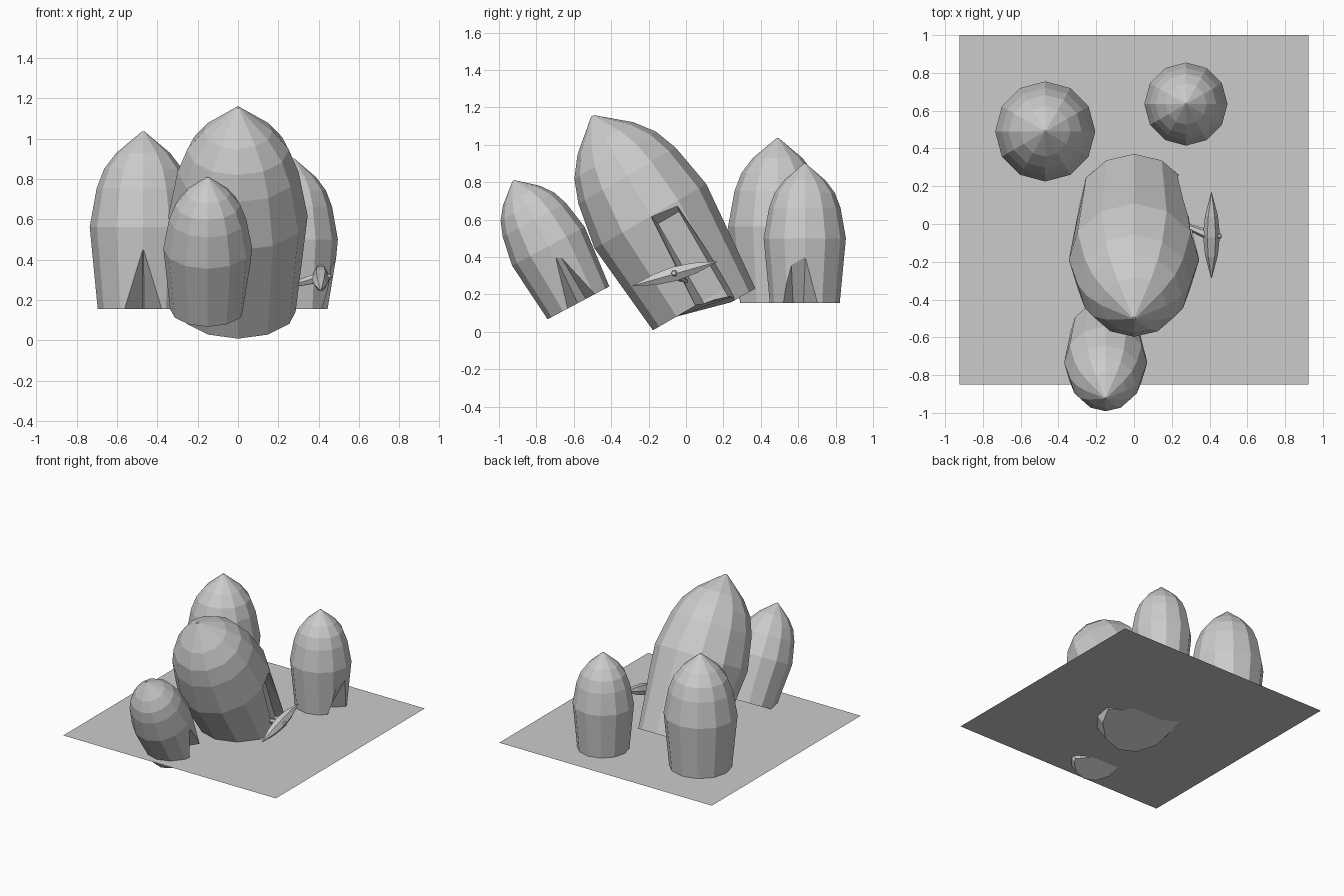
import bpy, bmesh, math
from mathutils import Matrix, Vector

if "Cube" in bpy.data.objects:
    bpy.data.objects.remove(bpy.data.objects["Cube"])

GROUND = 0.155
SIDES = 12

stone = bpy.data.materials.new("light_grey")
stone.use_nodes = True
colour = (0.6, 0.6, 0.6, 1)
stone.diffuse_color = colour
stone.node_tree.nodes["Principled BSDF"].inputs["Base Color"].default_value = colour


def make_object(name, bm, matrix=Matrix()):
    bmesh.ops.recalc_face_normals(bm, faces=bm.faces)
    mesh = bpy.data.meshes.new(name)
    bm.to_mesh(mesh)
    bm.free()
    mesh.materials.append(stone)
    obj = bpy.data.objects.new(name, mesh)
    obj.matrix_world = matrix
    bpy.context.collection.objects.link(obj)
    return obj


def lathe(profile, sides):
    """Rings of (radius, height) joined into a closed faceted body."""
    bm = bmesh.new()
    rings = []
    for r, h in profile:
        rings.append([bm.verts.new((r * math.cos(a), r * math.sin(a), h))
                      for a in (math.tau * i / sides for i in range(sides))])
    for low, high in zip(rings, rings[1:]):
        for i in range(sides):
            j = (i + 1) % sides
            bm.faces.new((low[i], low[j], high[j], high[i]))
    bm.faces.new(rings[0][::-1])
    bm.faces.new(rings[-1])
    return bm


# Shared hut outline: radius and height as fractions of the maximum
HUT = [(0.85, 0), (1, 0.463), (0.87, 0.68), (0.73, 0.79), (0.5, 0.88), (0.025, 1)]


def hut(name, place, radius, height, door, turn=0, tilt=0, back_drop=0):
    bm = lathe([(r * radius, h * height) for r, h in HUT], SIDES)
    for v in bm.verts:
        if v.co.z < 0.01 and v.co.y > 0.1:
            v.co.z -= back_drop
    matrix = (Matrix.Translation(place) @ Matrix.Rotation(math.radians(tilt), 4, 'X')
              @ Matrix.Rotation(math.radians(turn), 4, 'Z'))
    body = make_object(name, bm, matrix)

    # Wedge-shaped doorway, deepest at the floor
    mid, foot, top, back, depth, tall, roof = door
    wall = radius * (0.85 + 0.15 * tall / (0.463 * height))
    points = []
    for s in (-1, 1):
        points += [(depth, mid + s * back, -0.12), (wall, mid + s * top, tall),
                   (radius + 0.1, mid + s * top, tall),
                   (radius * 0.8, mid + s * foot, -0.003),
                   (radius + 0.1, mid + s * foot, -0.003),
                   (radius + 0.1, mid + s * foot, -0.12),
                   (depth, mid + s * back, 0)]
        if roof:
            points.append((roof, mid + s * back, tall - 0.05))
    cut = bmesh.new()
    for p in points:
        cut.verts.new(p)
    hull = bmesh.ops.convex_hull(cut, input=cut.verts)
    loose = {g for g in hull["geom_interior"] if isinstance(g, bmesh.types.BMVert)}
    bmesh.ops.delete(cut, geom=list(loose), context='VERTS')
    cutter = make_object(name + "_door_cutter", cut, matrix)
    mod = body.modifiers.new("doorway", 'BOOLEAN')
    mod.object = cutter
    mod.operation = 'DIFFERENCE'
    mod.solver = 'EXACT'
    bpy.context.view_layer.update()
    graph = bpy.context.evaluated_depsgraph_get()
    carved = bpy.data.meshes.new_from_object(body.evaluated_get(graph))
    body.modifiers.clear()
    body.data = carved
    bpy.data.objects.remove(cutter)


# Ground sheet
bm = bmesh.new()
bmesh.ops.create_grid(bm, x_segments=1, y_segments=1, size=0.925)
make_object("ground_sheet", bm, Matrix.Translation((0, 0.075, GROUND)))

# Huts; door = middle, foot half width, top half width, back half width,
# inner radius, height, roof radius
hut("back_right_hut", (-0.47, 0.49, GROUND), 0.265, 0.88,
    (0, 0.1, 0.002, 0.004, 0.045, 0.295, 0), turn=-90)
hut("back_left_hut", (0.275, 0.635, GROUND), 0.22, 0.745,
    (-0.035, 0.11, 0.038, 0.028, 0.08, 0.245, 0))
hut("front_hut", (-0.15, -0.575, GROUND), 0.22, 0.74,
    (0.02, 0.09, 0.012, 0.025, 0.07, 0.275, 0), tilt=28)
hut("main_hut", (0, 0.077, GROUND), 0.345, 1.154,
    (0.08, 0.11, 0.078, 0.065, 0.17, 0.53, 0.24), tilt=30, back_drop=0.08)

# Pointed spindle beside the main hut, with its arm and end knob
blade = [(0.002, -0.235), (0.034, -0.11), (0.045, 0), (0.034, 0.11), (0.002, 0.235)]
make_object("spindle", lathe(blade, 6),
            Matrix.Translation((0.41, -0.06, 0.31)) @ Matrix.Rotation(math.radians(-74), 4, 'X'))


def rod(name, start, end, r0, r1):
    start, end = Vector(start), Vector(end)
    axis = end - start
    make_object(name, lathe([(r0, 0), (r1, axis.length)], 6),
                Matrix.Translation(start) @ axis.to_track_quat('Z', 'Y').to_matrix().to_4x4())


rod("spindle_arm", (0.25, 0, 0.27), (0.4, -0.06, 0.31), 0.012, 0.028)
rod("spindle_knob", (0.42, -0.06, 0.31), (0.462, -0.065, 0.315), 0.028, 0.012)
